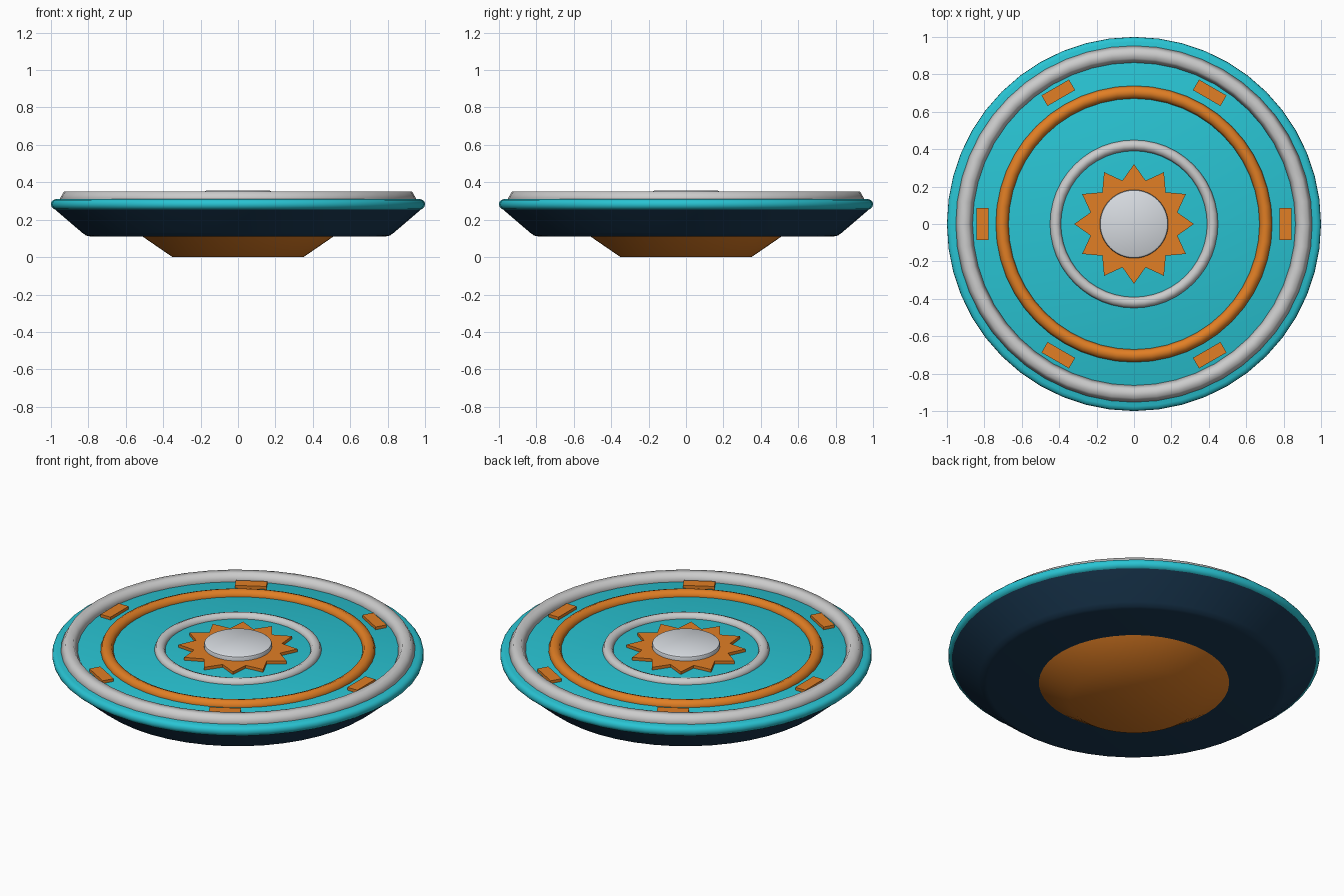
import bpy, bmesh, math
from math import sin, cos, pi, radians

if "Cube" in bpy.data.objects:
    bpy.data.objects.remove(bpy.data.objects["Cube"])


def material(name, rgb):
    m = bpy.data.materials.new(name)
    m.diffuse_color = (*rgb, 1)
    m.use_nodes = True
    m.node_tree.nodes["Principled BSDF"].inputs["Base Color"].default_value = m.diffuse_color
    return m


CYAN = material("cyan", (0.022, 0.55, 0.65))
ORANGE = material("orange", (0.75, 0.21, 0.018))
NAVY = material("navy", (0.010, 0.040, 0.085))
SILVER = material("silver", (0.68, 0.71, 0.75))


def finish(ob, name, mat=None, angle=35):
    ob.name = ob.data.name = name
    if mat:
        ob.data.materials.append(mat)
    if angle:
        bpy.ops.object.select_all(action='DESELECT')
        ob.select_set(True)
        bpy.context.view_layer.objects.active = ob
        bpy.ops.object.shade_smooth_by_angle(angle=radians(angle))
    return ob


def from_bmesh(bm):
    bmesh.ops.recalc_face_normals(bm, faces=bm.faces)
    me = bpy.data.meshes.new("part")
    bm.to_mesh(me)
    bm.free()
    ob = bpy.data.objects.new("part", me)
    bpy.context.collection.objects.link(ob)
    return ob


def lathe(name, profile, mat, sides=48, angle=35):
    """Closed turned solid from (radius, z) points, bottom to top."""
    bm = bmesh.new()
    rings = [[bm.verts.new((r * cos(2 * pi * i / sides), r * sin(2 * pi * i / sides), z))
              for i in range(sides)] for r, z in profile]
    for a, b in zip(rings, rings[1:]):
        for i in range(sides):
            j = (i + 1) % sides
            bm.faces.new((a[i], a[j], b[j], b[i]))
    bm.faces.new(rings[0][::-1])
    bm.faces.new(rings[-1])
    return finish(from_bmesh(bm), name, mat, angle)


def ring(name, major, minor, z, mat=None, minor_segments=8):
    bpy.ops.mesh.primitive_torus_add(major_radius=major, minor_radius=minor, location=(0, 0, z),
                                     major_segments=48, minor_segments=minor_segments)
    return finish(bpy.context.object, name, mat, 65)


# Foot, lower hull and rounded deck
lathe("foot", [(0.35, 0), (0.525, 0.12)], ORANGE, angle=60)
lathe("lower_hull", [(0.79, 0.111), (0.812, 0.115), (0.834, 0.131), (0.985, 0.26), (0.985, 0.27)], NAVY)
lathe("deck", [(0.97, 0.253), (0.985, 0.257), (0.996, 0.267), (1.0, 0.28), (0.998, 0.294),
               (0.99, 0.304), (0.975, 0.31)], CYAN)

# Raised rings on the deck
ring("outer_ring", 0.908, 0.045, 0.312, minor_segments=6)
ring("middle_ring", 0.705, 0.035, 0.308, ORANGE)
ring("inner_ring", 0.42, 0.03, 0.308)

# Twelve-pointed star plate
bm = bmesh.new()
pts = [(0.32 if i % 2 == 0 else 0.24, i * pi / 12) for i in range(24)]
face = bm.faces.new([bm.verts.new((r * cos(a), r * sin(a), 0.3)) for r, a in pts])
up = bmesh.ops.extrude_face_region(bm, geom=[face])["geom"]
bmesh.ops.translate(bm, verts=[g for g in up if isinstance(g, bmesh.types.BMVert)], vec=(0, 0, 0.027))
finish(from_bmesh(bm), "star_plate", ORANGE, None)

# Centre button
lathe("centre_button", [(0.18, 0.30), (0.183, 0.342), (0.18, 0.35), (0.172, 0.355)], SILVER)

# Six blocks around the rim
for i in range(6):
    a = i * pi / 3
    bpy.ops.mesh.primitive_cube_add(size=1, location=(0.81 * cos(a), 0.81 * sin(a), 0.312), rotation=(0, 0, a))
    block = bpy.context.object
    block.scale = (0.065, 0.17, 0.03)
    finish(block, f"rim_block_{i + 1}", ORANGE, None)
    bevel = block.modifiers.new("soft_edges", 'BEVEL')
    bevel.width = 0.003
    bevel.segments = 1
